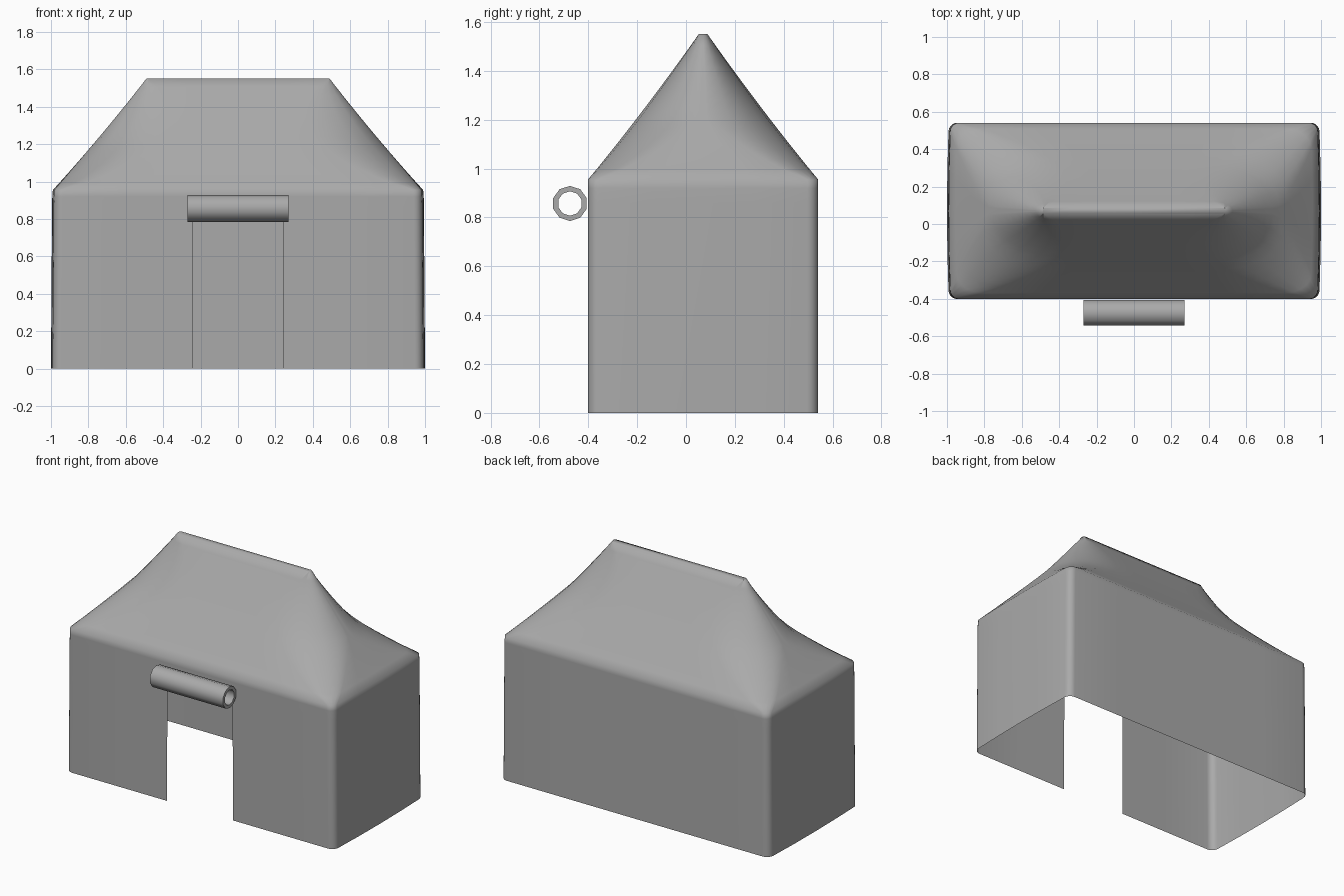
import bpy
import bmesh
from math import sin, cos, pi, radians

old = bpy.data.objects.get("Cube")
if old:
    bpy.data.objects.remove(old, do_unlink=True)

GREY = (0.4, 0.4, 0.4, 1)
canvas = bpy.data.materials.new("grey canvas")
canvas.use_nodes = True
canvas.diffuse_color = GREY
canvas.node_tree.nodes["Principled BSDF"].inputs["Base Color"].default_value = GREY

CENTRE_Y = 0.07
LONG = [-1, -0.63, -0.257, 0, 0.257, 0.63, 1]
SHORT = [-1, -0.5, 0, 0.5, 1]
CORNER_STEPS = 5


def finish(name, bm, angle):
    bmesh.ops.recalc_face_normals(bm, faces=bm.faces[:])
    mesh = bpy.data.meshes.new(name)
    bm.to_mesh(mesh)
    bm.free()
    mesh.materials.append(canvas)
    obj = bpy.data.objects.new(name, mesh)
    bpy.context.collection.objects.link(obj)
    bpy.ops.object.select_all(action="DESELECT")
    obj.select_set(True)
    bpy.context.view_layer.objects.active = obj
    bpy.ops.object.shade_smooth_by_angle(angle=radians(angle))
    return obj


def ring(bm, a, b, rx, ry, z, bulge):
    """Rectangle with elliptical corners, starting at the front left end."""
    pts = []
    sx, sy = a - rx, b - ry
    sides = [(LONG, lambda s: (s * sx, -b)), (SHORT, lambda s: (a, s * sy)),
             (LONG, lambda s: (-s * sx, b)), (SHORT, lambda s: (-a, -s * sy))]
    corners = [(1, -1), (1, 1), (-1, 1), (-1, -1)]
    for i, (steps, side) in enumerate(sides):
        pts += [side(s) for s in steps]
        cx, cy = corners[i]
        for k in range(1, CORNER_STEPS):
            ang = (i - 1) * pi / 2 + k / CORNER_STEPS * pi / 2
            pts.append((cx * sx + rx * cos(ang), cy * sy + ry * sin(ang)))
    verts = []
    for x, y in pts:
        x += bulge * (1 - (y / b) ** 2) * x / a
        verts.append(bm.verts.new((x, y + CENTRE_Y, z)))
    return verts


# Tent shell: straight walls, then a hipped roof that sags at its corners
bm = bmesh.new()
rings = []
for z, a in ((0, 0.99), (0.86, 0.984), (0.92, 0.983), (0.955, 0.98)):
    rings.append(ring(bm, a, 0.471, 0.045, 0.045, z, 0.01))
ROOF_STEPS = 14
for i in range(1, ROOF_STEPS + 1):
    t = i / ROOF_STEPS
    sag = max(sin(pi * t), 0) ** 0.8
    a = 0.98 + (0.49 - 0.98) * t
    b = 0.471 + (0.018 - 0.471) * t
    rx = 0.045 * (1 - t) + 0.012 * t + 0.3 * sag
    ry = min(0.045 + 0.2 * sag, b * 0.9)
    z = 0.955 + 0.595 * t - 0.012 * sag
    rings.append(ring(bm, a, b, rx, ry, z, 0.01 * (1 - t)))

door_left, door_right = LONG.index(-0.257), LONG.index(0.257)
count = len(rings[0])
for r, (low, high) in enumerate(zip(rings, rings[1:])):
    for i in range(count):
        if r == 0 and door_left <= i < door_right:
            continue  # open doorway
        j = (i + 1) % count
        bm.faces.new((low[i], low[j], high[j], high[i]))
bm.faces.new(rings[-1])
finish("tent_shell", bm, 60)

# Rolled door flap: hollow tube hung above the doorway
bm = bmesh.new()
SIDES = 10
loops = []
for x, radius in ((-0.27, 0.072), (0.27, 0.072), (0.27, 0.05), (-0.27, 0.05)):
    loops.append([bm.verts.new((x, -0.475 + radius * cos(2 * pi * (k + 0.5) / SIDES),
                                0.857 + radius * sin(2 * pi * (k + 0.5) / SIDES)))
                  for k in range(SIDES)])
for n in range(4):
    first, second = loops[n], loops[(n + 1) % 4]
    for k in range(SIDES):
        m = (k + 1) % SIDES
        bm.faces.new((first[k], first[m], second[m], second[k]))
finish("rolled_door_flap", bm, 45)
